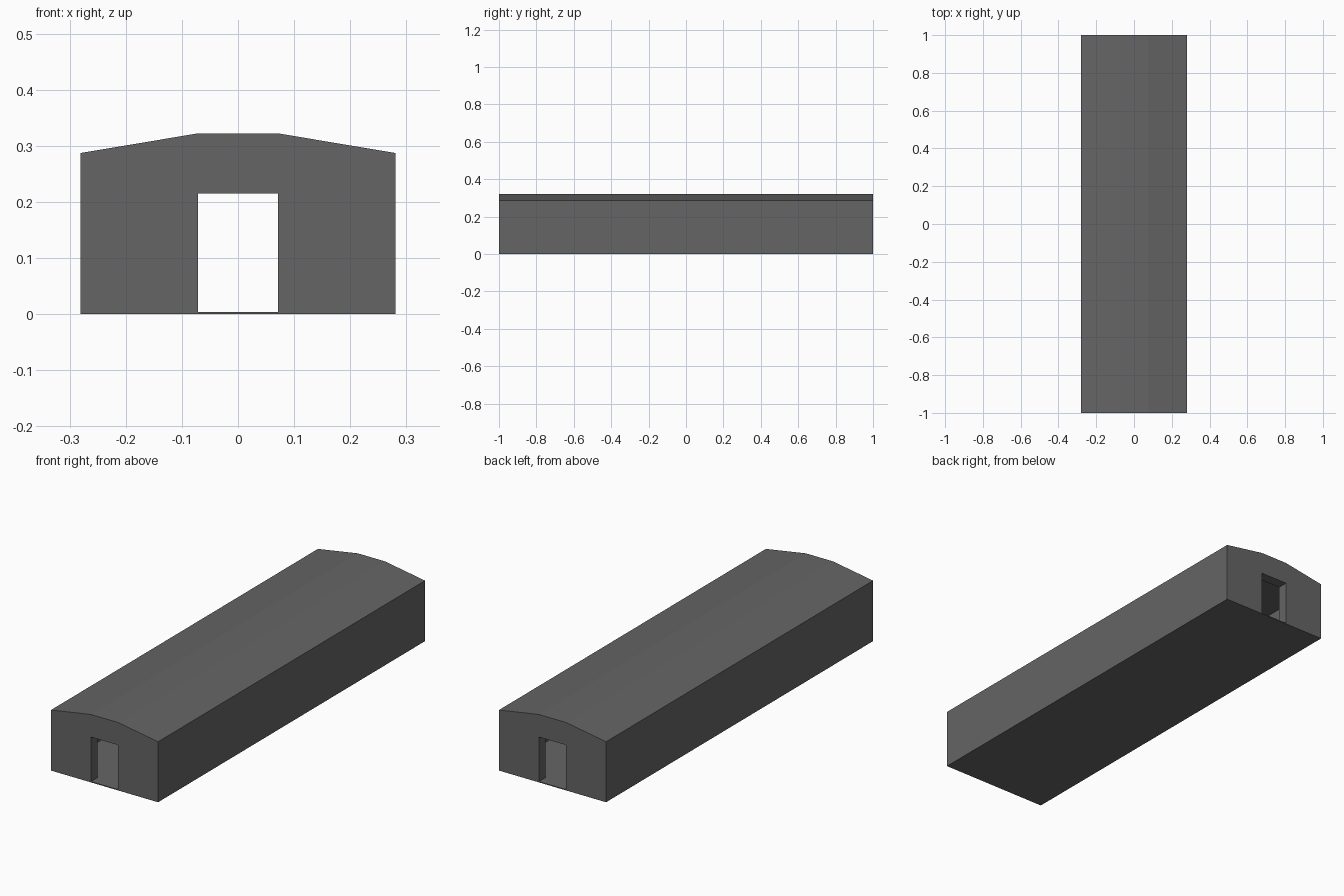
import bpy, bmesh

if "Cube" in bpy.data.objects:
    bpy.data.objects.remove(bpy.data.objects["Cube"])

grey = bpy.data.materials.new("dark grey")
grey.diffuse_color = (0.13, 0.13, 0.13, 1)
grey.use_nodes = True
grey.node_tree.nodes["Principled BSDF"].inputs["Base Color"].default_value = grey.diffuse_color

W, EAVE, RIDGE = 0.281, 0.287, 0.322   # half width and roof heights
DOOR_W, DOOR_H = 0.0715, 0.215
HALF_L, GABLE_T, SKIN = 1.0, 0.05, 0.004


def section(t):
    """Closed building cross-section, inset by t."""
    half = [(W - t, t), (W - t, EAVE - t), (DOOR_W, RIDGE - t)]
    return half + [(-x, z) for x, z in reversed(half)]


def finish(name, bm):
    bmesh.ops.recalc_face_normals(bm, faces=bm.faces)
    mesh = bpy.data.meshes.new(name)
    bm.to_mesh(mesh)
    bm.free()
    mesh.materials.append(grey)
    bpy.context.collection.objects.link(bpy.data.objects.new(name, mesh))


# Thin hollow hull: floor, side walls and roof
bm = bmesh.new()
rings = [[bm.verts.new((x, y, z)) for x, z in section(t)]
         for t, y in ((0, -HALF_L), (0, HALF_L), (SKIN, HALF_L), (SKIN, -HALF_L))]
for a, b in zip(rings, rings[1:] + rings[:1]):
    for i in range(len(a)):
        j = (i + 1) % len(a)
        bm.faces.new((a[i], a[j], b[j], b[i]))
finish("hall_shell", bm)

# Thick end walls, each with an open doorway
door = [(-DOOR_W, SKIN), (-DOOR_W, DOOR_H), (DOOR_W, DOOR_H), (DOOR_W, SKIN)]
for name, s in (("front_wall", -1), ("back_wall", 1)):
    bm = bmesh.new()
    face = bm.faces.new([bm.verts.new((x, s * HALF_L, z))
                         for x, z in section(SKIN) + door])
    ext = bmesh.ops.extrude_face_region(bm, geom=[face], use_keep_orig=True)
    bmesh.ops.translate(bm, vec=(0, -s * GABLE_T, 0),
                        verts=[v for v in ext["geom"] if isinstance(v, bmesh.types.BMVert)])
    finish(name, bm)
